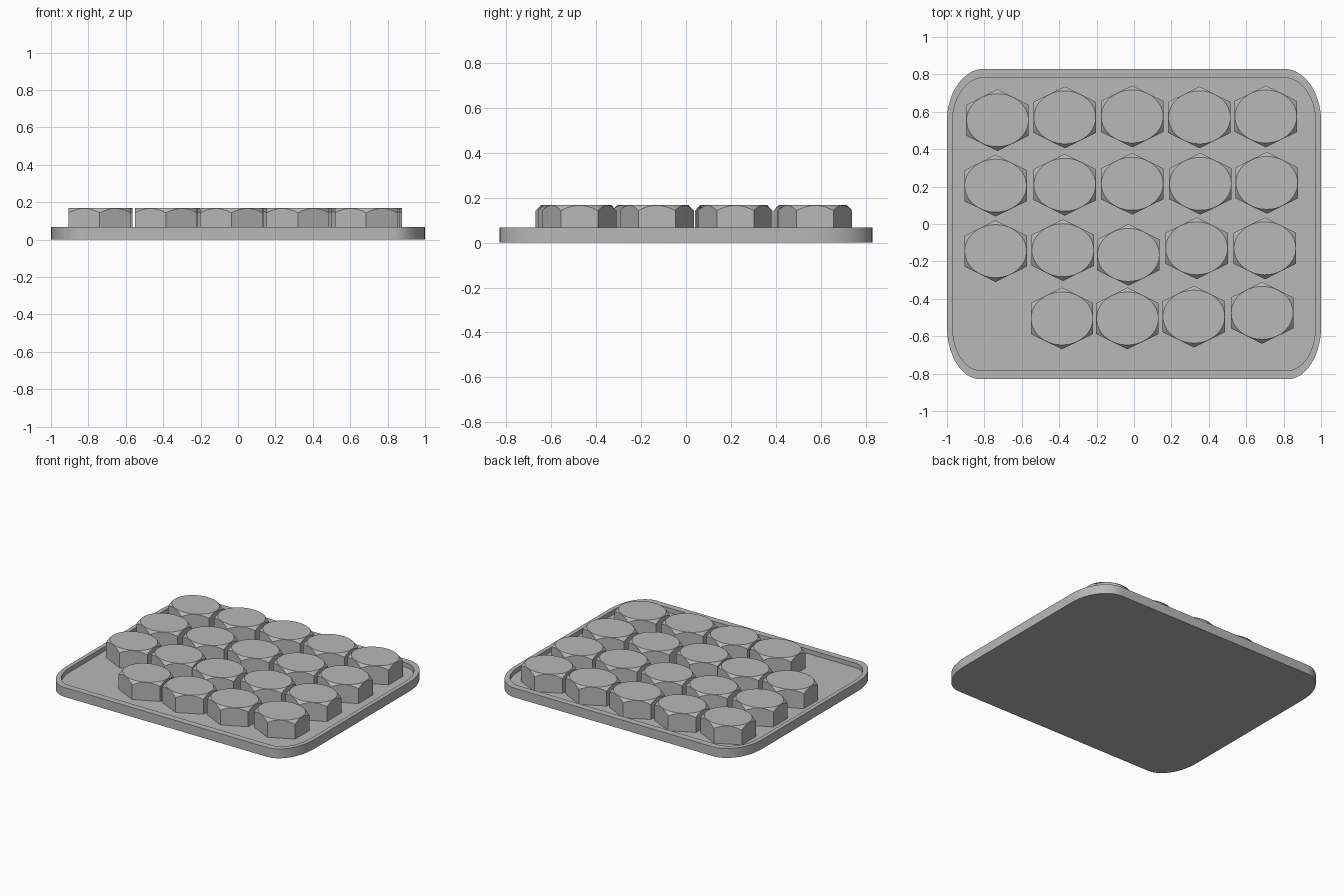
import bpy
import bmesh
from math import cos, sin, pi, radians, sqrt

old = bpy.data.objects.get("Cube")
if old:
    bpy.data.objects.remove(old, do_unlink=True)

grey = bpy.data.materials.new("plain_grey")
grey.use_nodes = True
grey.diffuse_color = (0.48, 0.48, 0.48, 1)
grey.node_tree.nodes["Principled BSDF"].inputs["Base Color"].default_value = (0.48, 0.48, 0.48, 1)

TRAY_TOP, FLOOR, NUT_TOP = 0.068, 0.035, 0.168


def finish(bm, name):
    """Turn a bmesh into a smooth-shaded object with sharp edges kept."""
    bmesh.ops.recalc_face_normals(bm, faces=bm.faces)
    mesh = bpy.data.meshes.new(name)
    bm.to_mesh(mesh)
    bm.free()
    mesh.materials.append(grey)
    obj = bpy.data.objects.new(name, mesh)
    bpy.context.collection.objects.link(obj)
    bpy.ops.object.select_all(action='DESELECT')
    obj.select_set(True)
    bpy.context.view_layer.objects.active = obj
    bpy.ops.object.shade_smooth_by_angle(angle=radians(20))
    return obj


def bridge(bm, a, b):
    for i in range(len(a)):
        j = (i + 1) % len(a)
        bm.faces.new((a[i], a[j], b[j], b[i]))


def rounded_loop(bm, half_x, half_y, z, steps=16):
    """Rectangle whose elliptical corners share the same centres."""
    loop = []
    for q in range(4):
        sx = 1 if q in (0, 3) else -1
        sy = 1 if q < 2 else -1
        cx = 0.80 if sy > 0 else 0.82
        cy = 0.55
        for i in range(steps + 1):
            a = (q + i / steps) * pi / 2
            loop.append(bm.verts.new((sx * cx + (half_x - cx) * cos(a),
                                      sy * cy + (half_y - cy) * sin(a), z)))
    return loop


# Tray with a raised rim, wider at front and back
bm = bmesh.new()
loops = [rounded_loop(bm, 1.0, 0.83, 0),
         rounded_loop(bm, 1.0, 0.83, TRAY_TOP),
         rounded_loop(bm, 0.97, 0.783, TRAY_TOP),
         rounded_loop(bm, 0.97, 0.783, FLOOR)]
for lower, upper in zip(loops, loops[1:]):
    bridge(bm, lower, upper)
bm.faces.new(loops[0])
bm.faces.new(loops[-1])
finish(bm, "tray")


def make_nut(steps=12):
    """Six-sided block whose top corners are cut by a cone."""
    bm = bmesh.new()
    flat = 0.167
    squash = 0.165 / (flat * 2 / sqrt(3))
    inner = flat * 0.99
    corners, edge, circle = [], [], []
    for side in range(6):
        mid = side * pi / 3
        for i in range(steps):
            # points evenly spaced along one flat side
            t = (i / steps - 0.5) * 2 * flat / sqrt(3)
            x = flat * cos(mid) - t * sin(mid)
            y = flat * sin(mid) + t * cos(mid)
            r = sqrt(x * x + y * y)
            edge.append(bm.verts.new((x, y * squash, NUT_TOP - 0.9 * (r - inner))))
            circle.append(bm.verts.new((x / r * inner, y / r * inner * squash, NUT_TOP)))
            if i == 0:
                corners.append(bm.verts.new((x, y * squash, FLOOR)))
    for side in range(6):
        top = [edge[(side * steps + i) % len(edge)] for i in range(steps + 1)]
        bm.faces.new([corners[side], corners[(side + 1) % 6]] + top[::-1])
    bridge(bm, edge, circle)
    bm.faces.new(circle)
    bm.faces.new(corners)
    return finish(bm, "hex_block")


# Blocks laid out in four slightly uneven rows, the front left place empty
rows = [
    [(-0.73, 0.555), (-0.37, 0.57), (-0.01, 0.575), (0.35, 0.57), (0.705, 0.575)],
    [(-0.74, 0.205), (-0.37, 0.21), (-0.01, 0.215), (0.355, 0.215), (0.71, 0.22)],
    [(-0.74, -0.145), (-0.38, -0.14), (-0.03, -0.165), (0.335, -0.13), (0.70, -0.13)],
    [(-0.385, -0.505), (-0.035, -0.505), (0.32, -0.495), (0.685, -0.475)],
]
first = make_nut()
for n, (x, y) in enumerate(p for row in rows for p in row):
    nut = first
    if n:
        nut = first.copy()
        bpy.context.collection.objects.link(nut)
    nut.name = f"hex_block_{n + 1}"
    nut.location = (x, y, 0)
